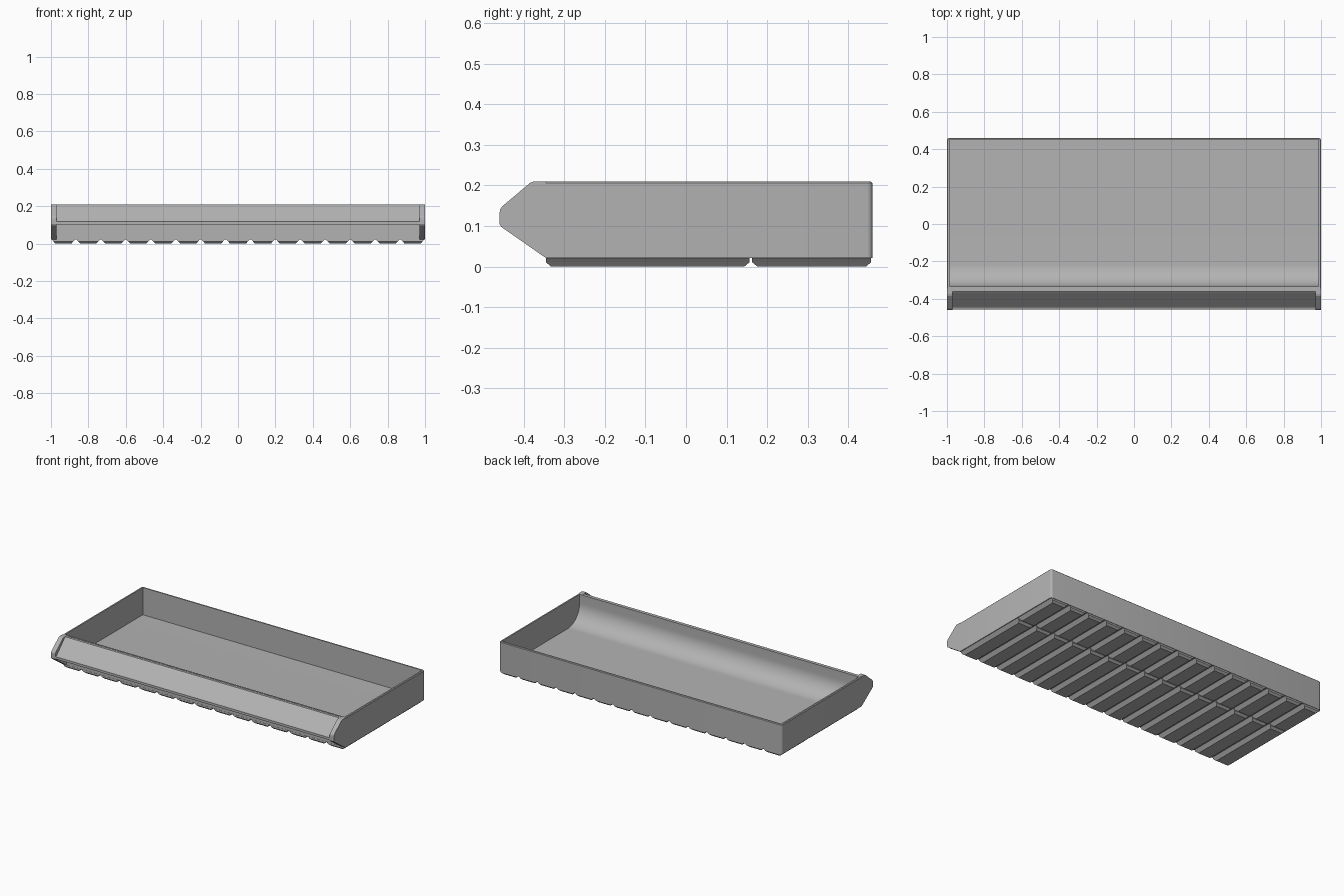
import bpy, bmesh, math

if "Cube" in bpy.data.objects:
    bpy.data.objects.remove(bpy.data.objects["Cube"])

grey = bpy.data.materials.new("grey plastic")
grey.diffuse_color = (0.45, 0.45, 0.45, 1)
grey.use_nodes = True
grey.node_tree.nodes["Principled BSDF"].inputs["Base Color"].default_value = grey.diffuse_color


def finish(name, bm):
    bmesh.ops.recalc_face_normals(bm, faces=bm.faces)
    mesh = bpy.data.meshes.new(name)
    bm.to_mesh(mesh)
    bm.free()
    mesh.materials.append(grey)
    ob = bpy.data.objects.new(name, mesh)
    bpy.context.collection.objects.link(ob)
    return ob


def extrude_x(name, profile, x0, x1):
    """Solid with a (y, z) outline running from x0 to x1."""
    bm = bmesh.new()
    face = bm.faces.new([bm.verts.new((x0, y, z)) for y, z in profile])
    out = bmesh.ops.extrude_face_region(bm, geom=[face])
    verts = [g for g in out["geom"] if isinstance(g, bmesh.types.BMVert)]
    bmesh.ops.translate(bm, verts=verts, vec=(x1 - x0, 0, 0))
    return finish(name, bm)


FRONT, BACK, BASE, TOP = -0.345, 0.46, 0.021, 0.21

# Tub body: block with rounded back corners and softened top rim
bm = bmesh.new()
bmesh.ops.create_cube(bm, size=1)
for v in bm.verts:
    v.co = (v.co.x * 2, FRONT if v.co.y < 0 else BACK, BASE if v.co.z < 0 else TOP)
corners = [e for e in bm.edges if all(v.co.y > 0 for v in e.verts)
           and abs(e.verts[0].co.z - e.verts[1].co.z) > 0.1]
bmesh.ops.bevel(bm, geom=corners, offset=0.013, segments=4, profile=0.5, affect='EDGES')
rim = [e for e in bm.edges if all(v.co.z > TOP - 0.001 for v in e.verts)
       and not all(v.co.y < FRONT + 0.001 for v in e.verts)]
bmesh.ops.bevel(bm, geom=rim, offset=0.004, segments=1, affect='EDGES')
tub = finish("tub", bm)

# Hollow: straight back, curved scoop at the front
INNER, FLOOR, R = -0.335, 0.036, 0.12
hollow = [(BACK - 0.012, FLOOR), (BACK - 0.012, 0.3), (INNER, 0.3)]
for i in range(17):
    a = math.pi + i / 16 * math.pi / 2
    hollow.append((INNER + R + R * math.cos(a), FLOOR + R + R * math.sin(a)))
cutter = extrude_x("hollow_cutter", hollow, -0.987, 0.987)
cutter.hide_render = True
cut = tub.modifiers.new("hollow", 'BOOLEAN')
cut.operation, cut.solver, cut.object = 'DIFFERENCE', 'EXACT', cutter
bpy.context.view_layer.objects.active = tub
tub.select_set(True)
bpy.ops.object.modifier_apply(modifier=cut.name)
bpy.ops.object.shade_smooth_by_angle(angle=math.radians(30))
bpy.data.objects.remove(cutter)

# Pointed cheeks at both ends of the front
cheek = [(FRONT, TOP), (-0.375, TOP), (-0.384, 0.207), (-0.453, 0.149), (-0.459, 0.14),
         (-0.46, 0.13), (-0.46, 0.105), (-0.456, 0.098), (-0.35, 0.024), (FRONT, BASE)]
for side, s in (("left", -1), ("right", 1)):
    extrude_x(side + "_cheek", cheek, s * 0.97, s * 1.0)

# Sloping label panel between the cheeks, with a small lip
panel = [(FRONT, 0.208), (-0.36, 0.208), (-0.367, 0.203), (-0.446, 0.122),
         (-0.457, 0.118), (-0.457, 0.103), (FRONT, 0.103)]
extrude_x("label_panel", panel, -0.97, 0.97)

# Chamfered feet: fifteen columns in two rows
bm = bmesh.new()
COLS = 15
STEP = 2 / COLS
LEVELS = [(0.0, 0.024, 0.016), (0.011, 0.014, 0.003), (0.0225, 0.003, 0.003)]
for y0, y1 in ((FRONT - 0.004, 0.16), (0.16, BACK)):
    for c in range(COLS):
        x0, x1 = -1 + c * STEP, -1 + (c + 1) * STEP
        rings = []
        for z, ix, iy in LEVELS:
            rings.append([bm.verts.new(p) for p in (
                (x0 + ix, y0 + iy, z), (x1 - ix, y0 + iy, z),
                (x1 - ix, y1 - iy, z), (x0 + ix, y1 - iy, z))])
        bm.faces.new(rings[0])
        bm.faces.new(rings[-1])
        for a, b in zip(rings, rings[1:]):
            for i in range(4):
                j = (i + 1) % 4
                bm.faces.new((a[i], a[j], b[j], b[i]))
finish("feet", bm)
